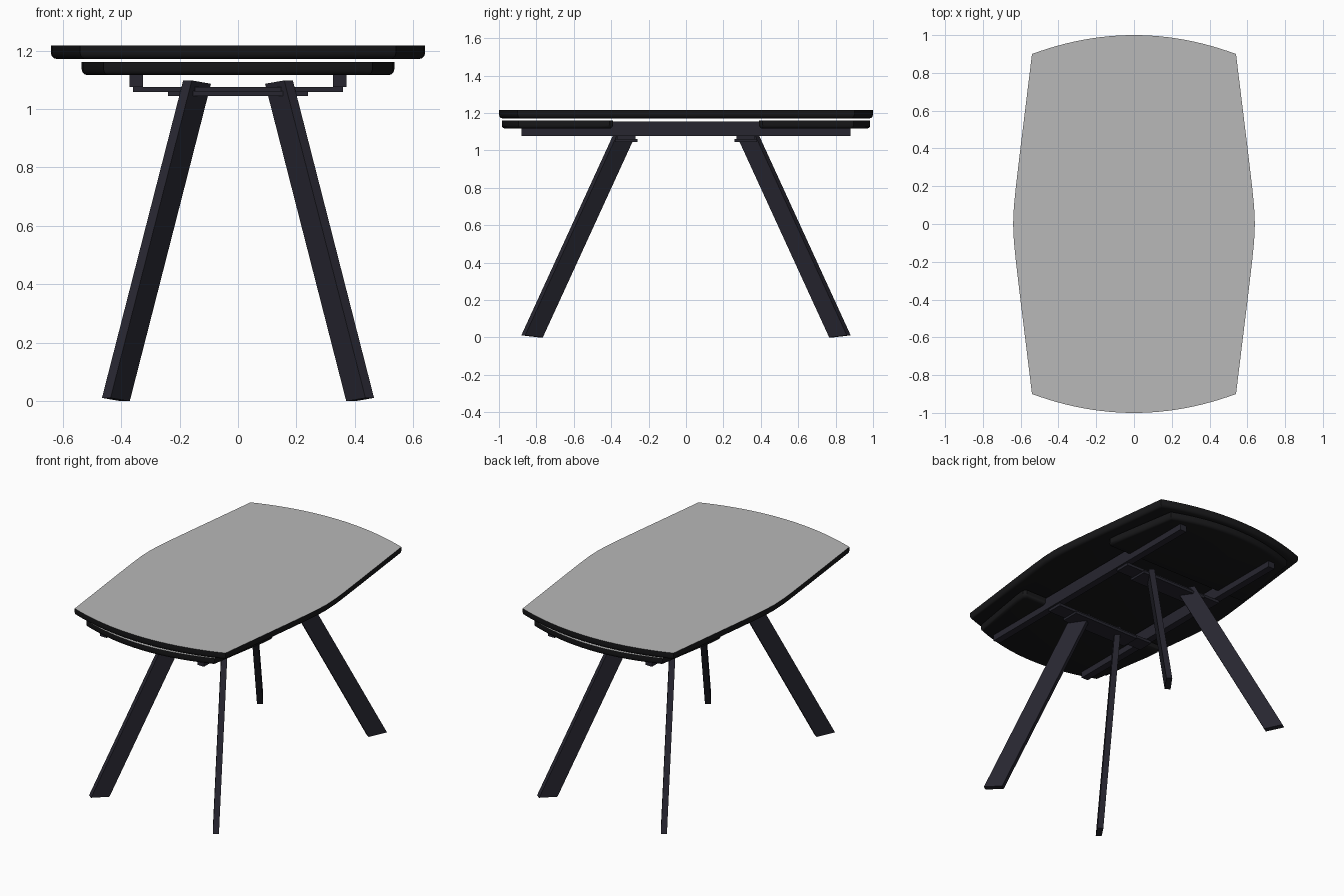
import bpy, bmesh, math
from mathutils import Vector

if "Cube" in bpy.data.objects:
    bpy.data.objects.remove(bpy.data.objects["Cube"])


def material(name, rgb):
    m = bpy.data.materials.new(name)
    m.use_nodes = True
    m.diffuse_color = (*rgb, 1)
    m.node_tree.nodes["Principled BSDF"].inputs["Base Color"].default_value = (*rgb, 1)
    return m


GREY = material("grey surface", (0.48, 0.48, 0.48))
BLACK = material("black edge", (0.009, 0.009, 0.01))
METAL = material("dark blue metal", (0.02, 0.019, 0.029))


def finish(name, bm, mats):
    bmesh.ops.recalc_face_normals(bm, faces=bm.faces)
    me = bpy.data.meshes.new(name)
    bm.to_mesh(me)
    bm.free()
    for m in mats:
        me.materials.append(m)
    ob = bpy.data.objects.new(name, me)
    bpy.context.collection.objects.link(ob)
    return ob


def arc_end(half, y0, rise, n=24):
    """Bowed end edge running from +x to -x."""
    xs = [half * (1 - 2 * i / n) for i in range(n + 1)]
    return [(x, y0 + rise * (1 - (x / half) ** 2)) for x in xs]


def slab(name, outline, z0, z1, bevel):
    """Panel with a rounded lower edge and a grey upper face."""
    bm = bmesh.new()
    cy = (min(p[1] for p in outline) + max(p[1] for p in outline)) / 2
    hx = max(p[0] for p in outline)
    hy = max(p[1] for p in outline) - cy
    rings = []
    levels = [(z1, 0)]
    for k in range(4):
        a = math.pi / 2 * k / 3
        levels.append((z0 + bevel * (1 - math.sin(a)), bevel * (1 - math.cos(a))))
    for z, inset in levels:
        sx, sy = 1 - inset / hx, 1 - inset / hy
        rings.append([bm.verts.new((x * sx, cy + (y - cy) * sy, z)) for x, y in outline])
    n = len(outline)
    for a, b in zip(rings, rings[1:]):
        for i in range(n):
            j = (i + 1) % n
            bm.faces.new((a[i], a[j], b[j], b[i]))
    top = bm.faces.new(rings[0])
    bm.faces.new(rings[-1])
    for f in bm.faces:
        f.material_index = 1
    top.material_index = 0
    ob = finish(name, bm, [GREY, BLACK])
    bpy.ops.object.select_all(action='DESELECT')
    ob.select_set(True)
    bpy.context.view_layer.objects.active = ob
    bpy.ops.object.shade_smooth_by_angle(angle=math.radians(35))


def box(name, lo, hi):
    bm = bmesh.new()
    bmesh.ops.create_cube(bm, size=1)
    lo, hi = Vector(lo), Vector(hi)
    for v in bm.verts:
        v.co = (lo + hi) / 2 + v.co * (hi - lo)
    finish(name, bm, [METAL])


# Table top with bowed sides and ends
side = [(0.64, 0), (0.636, 0.09), (0.625, 0.2), (0.605, 0.37)]
half = side + arc_end(0.54, 0.9, 0.1) + [(-x, y) for x, y in side[:0:-1]]
slab("table_top", half + [(-x, -y) for x, y in half], 1.171, 1.217, 0.02)

# Extension leaves tucked below the top
leaf = [(0.52, 0.39), (0.535, 0.41), (0.53, 0.47)] + arc_end(0.46, 0.895, 0.09) \
    + [(-0.53, 0.47), (-0.535, 0.41), (-0.52, 0.39)]
for end, s in (("front", -1), ("back", 1)):
    slab(end + "_leaf", [(x, s * y) for x, y in leaf], 1.116, 1.16, 0.02)
    # Cross bars that join the rails and carry the legs
    y0, y1 = sorted((s * 0.27, s * 0.37))
    box(end + "_cross_bar", (-0.36, y0, 1.058), (0.36, y1, 1.076))
    y0, y1 = sorted((s * 0.26, s * 0.38))
    box(end + "_leg_plate", (-0.24, y0, 1.044), (0.24, y1, 1.062))

# Long sliding rails
for name, s in (("left", 1), ("right", -1)):
    x0, x1 = sorted((s * 0.325, s * 0.372))
    box(name + "_rail", (x0, -0.88, 1.076), (x1, 0.88, 1.155))


# Splayed flat legs, wide along the diagonal
def leg(name, sx, sy):
    bm = bmesh.new()
    bmesh.ops.create_cube(bm, size=1)
    wide = Vector((0.57, 0.82, 0.1)) * 0.115
    thin = Vector((0.82, -0.57, 0)) * 0.036
    foot, head = Vector((0.418, 0.823, 0.00575)), Vector((0.14, 0.325, 1.092))
    for v in bm.verts:
        p = (head if v.co.z > 0 else foot) + wide * v.co.x + thin * v.co.y
        v.co = (p.x * sx, p.y * sy, p.z)
    finish(name, bm, [METAL])


for sx, xn in ((1, "left"), (-1, "right")):
    for sy, yn in ((-1, "front"), (1, "back")):
        leg(f"{yn}_{xn}_leg", sx, sy)
